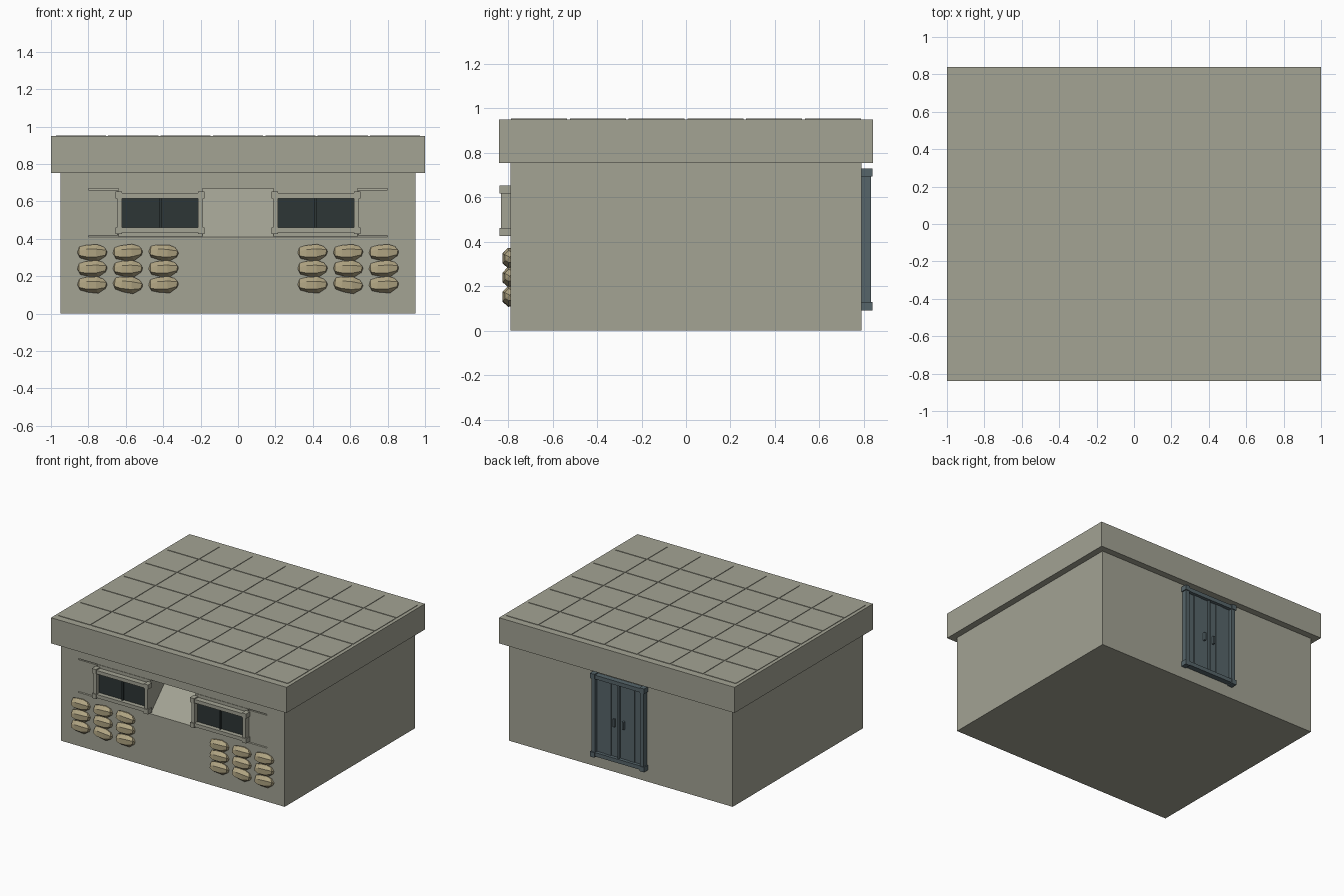
import bpy, bmesh, math, random
from mathutils import Matrix, Vector

random.seed(4)
if "Cube" in bpy.data.objects:
    bpy.data.objects.remove(bpy.data.objects["Cube"])


def material(name, rgb):
    lin = [((c / 255 + 0.055) / 1.055) ** 2.4 for c in rgb] + [1]
    m = bpy.data.materials.new(name)
    m.use_nodes = True
    m.diffuse_color = lin
    m.node_tree.nodes["Principled BSDF"].inputs["Base Color"].default_value = lin
    return m


CONCRETE = material("concrete", (163, 163, 148))
GLASS = material("dark_glass", (45, 54, 54))
STEEL = material("blue_grey_steel", (86, 101, 106))
SACK = material("sandbag_cloth", (176, 164, 130))


def finish(name, bm, mat):
    bmesh.ops.recalc_face_normals(bm, faces=bm.faces)
    me = bpy.data.meshes.new(name)
    bm.to_mesh(me)
    bm.free()
    me.materials.append(mat)
    ob = bpy.data.objects.new(name, me)
    bpy.context.collection.objects.link(ob)
    return ob


def add_box(bm, x0, x1, y0, y1, z0, z1):
    centre = Vector((x0 + x1, y0 + y1, z0 + z1)) / 2
    size = Matrix.Diagonal((x1 - x0, y1 - y0, z1 - z0, 1))
    bmesh.ops.create_cube(bm, size=1, matrix=Matrix.Translation(centre) @ size)


def boxes(name, mat, *specs):
    bm = bmesh.new()
    for spec in specs:
        add_box(bm, *spec)
    return finish(name, bm, mat)


def frame(name, mat, x0, x1, z0, z1, wall, out, bar, block):
    """Four bars with a heavier block at each corner; out is the y side."""
    def ys(depth):
        return sorted((wall, wall + out * depth))
    bm = bmesh.new()
    e = 0.008
    for a, b in ((x0 + e, x0 + e + bar), (x1 - e - bar, x1 - e)):
        add_box(bm, a, b, *ys(0.042), z0 + e, z1 - e)
    for a, b in ((z0 + e, z0 + e + bar), (z1 - e - bar, z1 - e)):
        add_box(bm, x0 + e, x1 - e, *ys(0.042), a, b)
    for a in (x0, x1 - block):
        for c in (z0, z1 - block):
            add_box(bm, a, a + block, *ys(0.048), c, c + block)
    return finish(name, bm, mat)


# Walls with a sloped firing slot cut into the front
walls = boxes("walls", CONCRETE, (-0.95, 0.95, -0.79, 0.79, 0, 0.755))
bm = bmesh.new()
profile = [(-0.9, 0.41), (-0.79, 0.41), (-0.53, 0.67), (-0.9, 0.67)]
face = bm.faces.new([bm.verts.new((-0.8, y, z)) for y, z in profile])
ext = bmesh.ops.extrude_face_region(bm, geom=[face])["geom"]
bmesh.ops.translate(bm, vec=(1.6, 0, 0),
                    verts=[v for v in ext if isinstance(v, bmesh.types.BMVert)])
cutter = finish("slot_cutter", bm, CONCRETE)
cutter.hide_render = True
cut = walls.modifiers.new("slot", "BOOLEAN")
cut.object, cut.operation, cut.solver = cutter, "DIFFERENCE", "EXACT"
bpy.context.view_layer.objects.active = walls
bpy.ops.object.modifier_apply(modifier="slot")
bpy.data.objects.remove(cutter)

# Roof slab with a grid of low tiles
boxes("roof_slab", CONCRETE, (-1, 1, -0.84, 0.84, 0.753, 0.95))
cols, rows, px, py, gap = 7, 6, 0.28, 0.264, 0.006
boxes("roof_tiles", CONCRETE, *[
    ((i - cols / 2) * px + gap, (i + 1 - cols / 2) * px - gap,
     (j - rows / 2) * py + gap, (j + 1 - rows / 2) * py - gap, 0.945, 0.954)
    for i in range(cols) for j in range(rows)])

# Windows and the infill beside them
for side, s in (("left", 1), ("right", -1)):
    def span(a, b):
        return sorted((s * a, s * b))
    boxes(side + "_slot_infill", CONCRETE, (*span(0.645, 0.8), -0.79, -0.52, 0.418, 0.662))
    boxes(side + "_window_box", CONCRETE, (*span(0.19, 0.64), -0.79, -0.52, 0.412, 0.668))
    boxes(side + "_window_glass", GLASS, (*span(0.205, 0.625), -0.798, -0.785, 0.455, 0.63))
    boxes(side + "_window_mullion", GLASS, (*span(0.41, 0.42), -0.812, -0.79, 0.455, 0.63))
    frame(side + "_window_frame", CONCRETE, *span(0.178, 0.655), 0.425, 0.652,
          -0.79, -1, 0.027, 0.036)

# Sandbags stacked on the front wall
bm = bmesh.new()
bmesh.ops.create_uvsphere(bm, u_segments=7, v_segments=5, radius=1,
                          matrix=Matrix.Rotation(math.pi / 2, 4, "Y"))
for v in bm.verts:
    v.co += Vector([random.uniform(-0.1, 0.1) for _ in range(3)])
    v.co = Vector((v.co.x * 0.086, v.co.y * 0.043, v.co.z * 0.048))
first = finish("sandbag", bm, SACK)
places = [(x + off, z) for off in (-1.178, 0)
          for x in (0.397, 0.587, 0.778) for z in (0.155, 0.241, 0.327)]
for n, (x, z) in enumerate(places):
    bag = first if n == 0 else first.copy()
    if n:
        bpy.context.collection.objects.link(bag)
    bag.location = (x, -0.79, z)
    bag.rotation_euler.y = random.uniform(-0.08, 0.08)

# Double steel door on the back wall
frame("door_frame", STEEL, -0.23, 0.23, 0.09, 0.73, 0.79, 1, 0.03, 0.038)
planks = []
for s in (-1, 1):
    for k in range(3):
        a = 0.008 + k * 0.062
        planks.append((*sorted((s * a, s * (a + 0.059))), 0.785,
                       0.806 + 0.004 * (k % 2), 0.12, 0.7))
boxes("door_planks", STEEL, *planks)
boxes("door_backing", STEEL, (-0.2, 0.2, 0.785, 0.797, 0.12, 0.7))
boxes("door_centre_post", STEEL, (-0.007, 0.007, 0.785, 0.822, 0.12, 0.7))
boxes("door_handles", STEEL, *[(x - 0.007, x + 0.007, 0.8, 0.825, 0.36, 0.42)
                               for x in (-0.04, 0.04)])
